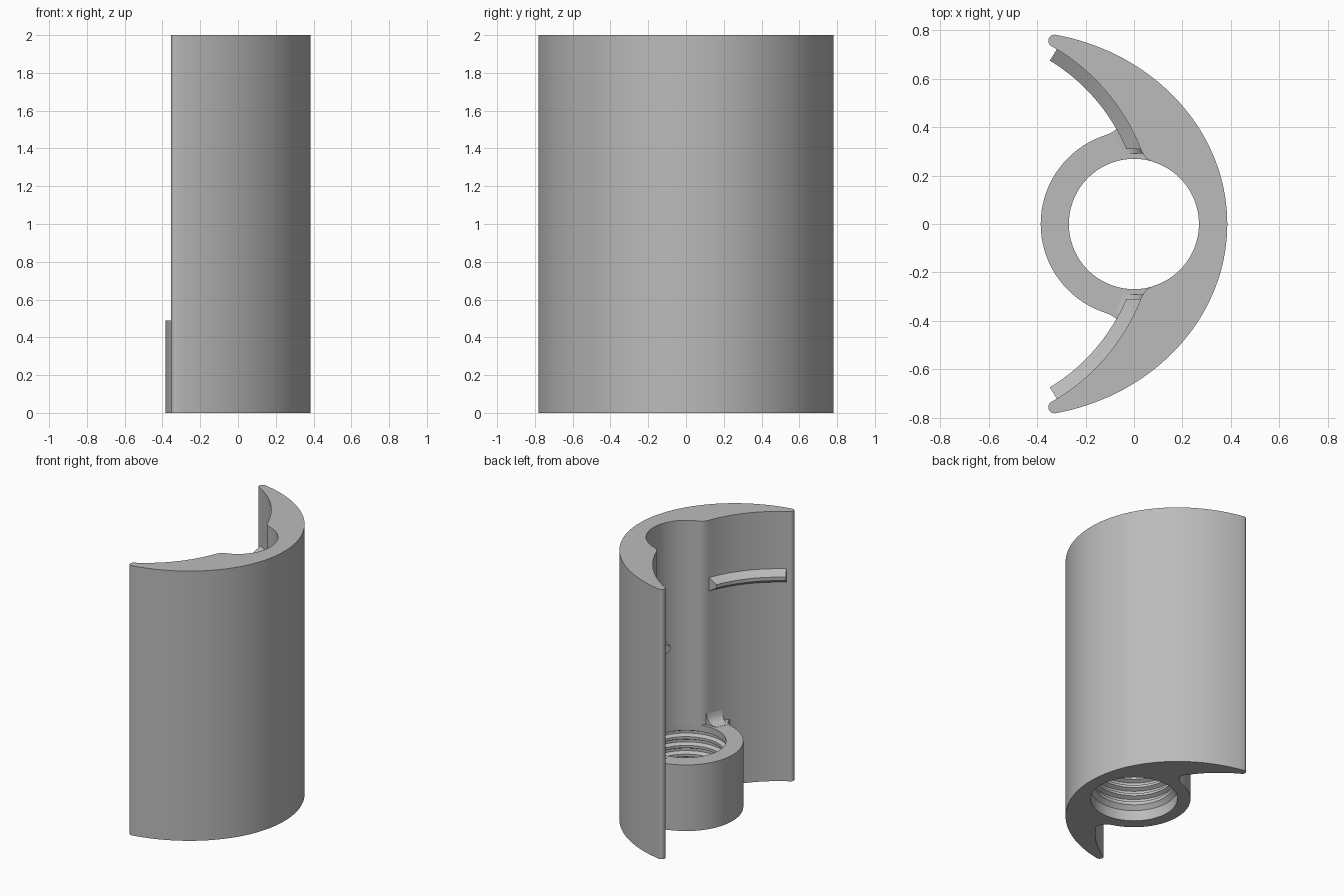
import bpy, bmesh, math

if "Cube" in bpy.data.objects:
    bpy.data.objects.remove(bpy.data.objects["Cube"])

GREY = bpy.data.materials.new("neutral grey")
GREY.diffuse_color = (0.5, 0.5, 0.5, 1)
GREY.use_nodes = True
GREY.node_tree.nodes["Principled BSDF"].inputs["Base Color"].default_value = GREY.diffuse_color

H = 2.0                        # full height
BOSS_H = 0.49                  # height of the threaded boss
BORE = 0.268                   # bore radius
CX, CR = -0.7586, 0.845        # centre x and radius of the concave inner wall


def finish(name, bm):
    bmesh.ops.recalc_face_normals(bm, faces=bm.faces[:])
    me = bpy.data.meshes.new(name)
    bm.to_mesh(me)
    bm.free()
    me.materials.append(GREY)
    ob = bpy.data.objects.new(name, me)
    bpy.context.collection.objects.link(ob)
    return ob


def loft(name, rings):
    """Skin a list of equal rings and close both ends."""
    bm = bmesh.new()
    rows = [[bm.verts.new(p) for p in ring] for ring in rings]
    n = len(rows[0])
    for a, b in zip(rows, rows[1:]):
        for i in range(n):
            j = (i + 1) % n
            bm.faces.new((a[i], a[j], b[j], b[i]))
    bm.faces.new(rows[0])
    bm.faces.new(rows[-1])
    return finish(name, bm)


def extrude(name, outline, z0, z1):
    return loft(name, [[(x, y, z) for x, y in outline] for z in (z0, z1)])


def arc(cx, cy, r, a0, a1, n):
    angles = [math.radians(a0 + (a1 - a0) * i / n) for i in range(n + 1)]
    return [(cx + r * math.cos(a), cy + r * math.sin(a)) for a in angles]


def bezier(p, q, r, n=8):
    out = []
    for i in range(n + 1):
        t = i / n
        out.append(tuple((1 - t) ** 2 * a + 2 * t * (1 - t) * b + t * t * c
                         for a, b, c in zip(p, q, r)))
    return out


def mirrored(half):
    """Close a half outline whose two ends lie on y = 0."""
    return half + [(x, -y) for x, y in reversed(half[1:-1])]


def sweep(name, section, y_start, a_end, side, n=20):
    """Sweep an (r, z) section along the inner wall, starting flat at y_start."""
    rings = []
    for i in range(n + 1):
        ring = []
        for r, z in section:
            a0 = math.asin(y_start / r)
            a = a0 + (math.radians(a_end) - a0) * i / n
            ring.append((CX + r * math.cos(a), side * r * math.sin(a), z))
        rings.append(ring)
    return loft(name, rings)


def smooth(ob):
    bpy.ops.object.select_all(action='DESELECT')
    ob.select_set(True)
    bpy.context.view_layer.objects.active = ob
    bpy.ops.object.shade_smooth_by_angle(angle=math.radians(30))


def boolean(ob, tool, operation):
    bpy.context.view_layer.objects.active = ob
    m = ob.modifiers.new(operation.lower(), 'BOOLEAN')
    m.operation, m.solver, m.object = operation, 'EXACT', tool
    bpy.ops.object.modifier_apply(modifier=m.name)
    bpy.data.objects.remove(tool)


# crescent wall: outer curve, rounded tip, concave inner face, rounded corner, bore
outer = [(-0.5 + 0.885 * math.cos(t), 0.797 * math.sin(t))
         for t in (math.radians(78.6 * i / 36) for i in range(37))]
tip = arc(-0.329, 0.756, 0.025, 79.7, 240.4, 10)
inner = arc(CX, 0, CR, 59.6, 21.5, 20)
corner = bezier(inner[-1], (0.045, 0.264), (0.085, 0.2542))
bore = arc(0, 0, BORE, 71.5, 0, 24)
bore[-1] = (BORE, 0.0)
wall = extrude("crescent_wall",
               mirrored(outer + tip[1:] + inner[1:] + corner[1:] + bore[1:]), 0, H)

# boss: round collar blended into the wall by fillets
fillet = bezier((-0.045, 0.455), (-0.05, 0.388), (-0.119, 0.3662))
collar = arc(0, 0, 0.385, 108, 180, 24)
collar[-1] = (-0.385, 0.0)
half = [(0.33, 0.0), (0.15, 0.4), (-0.02, 0.46)] + fillet + collar[1:]
boolean(wall, extrude("boss", mirrored(half), 0, BOSS_H), 'UNION')

# threaded bore: plain counterbore below, evenly spaced grooves above
profile = [(0.297, -0.05), (0.297, 0.08), (0.27, 0.11)]
for i in range(5):
    z = 0.135 + i * 0.065
    profile += [(0.27, z), (0.297, z + 0.014), (0.297, z + 0.032), (0.27, z + 0.046)]
profile += [(0.269, BOSS_H), (0.2, BOSS_H + 0.03)]
SEG = 72
cutter = loft("bore_cutter",
              [[(r * math.cos(math.tau * i / SEG), r * math.sin(math.tau * i / SEG), z)
                for i in range(SEG)] for r, z in profile])
cutter.hide_render = True
boolean(wall, cutter, 'DIFFERENCE')
smooth(wall)

# retaining ribs on the inner faces, and ramps where the boss top meets the wall
rib = [(0.858, 1.475), (CR, 1.475), (0.79, 1.512), (0.79, 1.538),
       (CR, 1.575), (0.858, 1.575)]
ramp = [(0.865, 0.48), (0.77, 0.48)]
ramp += bezier((0.77, BOSS_H + 0.001), (0.838, BOSS_H + 0.003), (CR, 0.57), 6)
ramp += [(0.865, 0.57)]
for label, side in (("front", -1), ("back", 1)):
    smooth(sweep(label + "_rib", rib, 0.31, 58.6, side))
    smooth(sweep(label + "_boss_ramp", ramp, 0.29, 28.5, side, 8))
